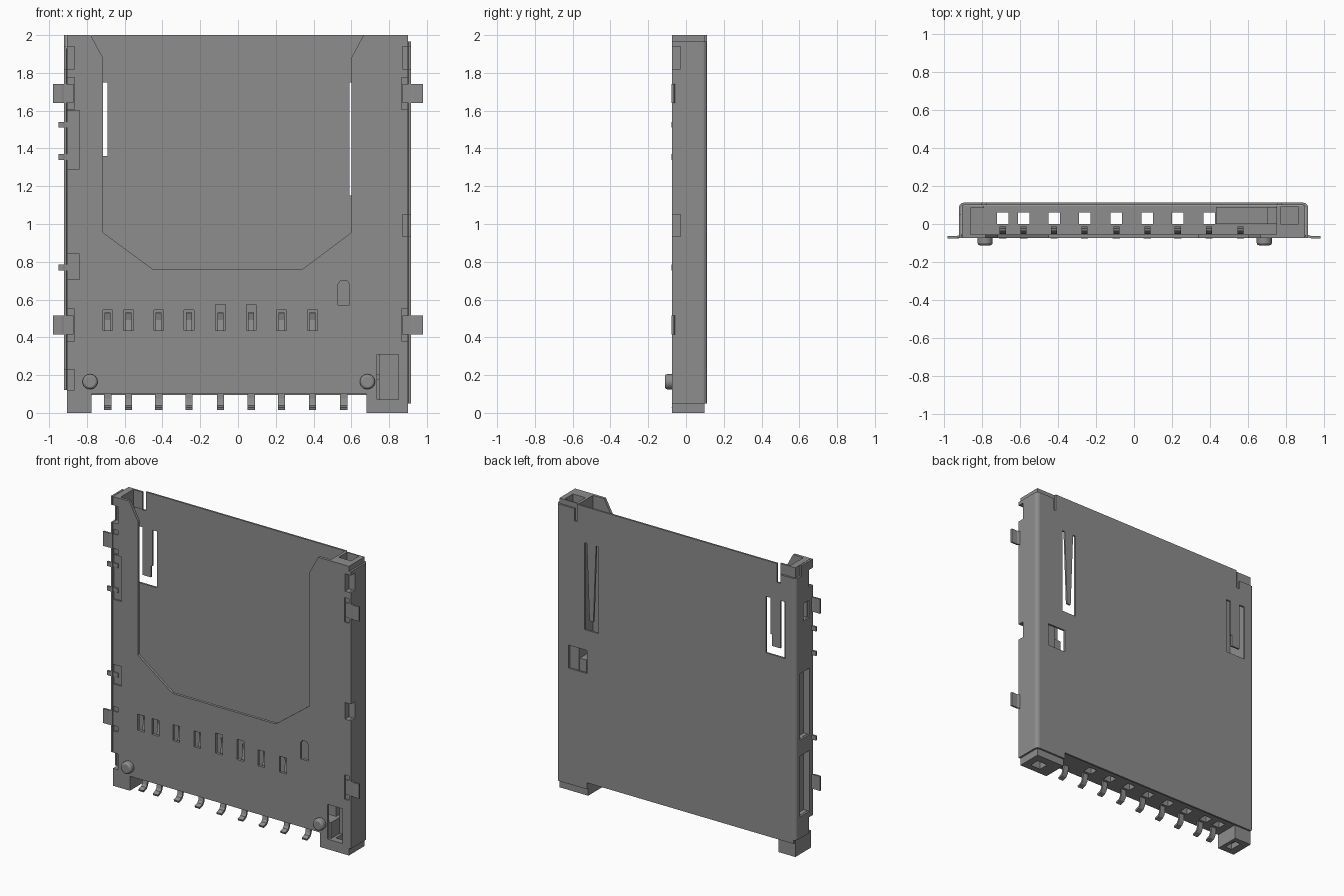
import bpy, bmesh, math
from mathutils import Vector

cube = bpy.data.objects.get("Cube")
if cube:
    bpy.data.objects.remove(cube, do_unlink=True)

grey = bpy.data.materials.new("mid grey")
grey.use_nodes = True
COL = (0.27, 0.27, 0.27, 1)
grey.diffuse_color = COL
grey.node_tree.nodes["Principled BSDF"].inputs["Base Color"].default_value = COL


def add_prism(bm, pts, lo, hi, axis="y"):
    """Extrude a 2D outline along an axis; outline is (x,z), (x,y) or (y,z)."""
    place = {"y": lambda a, b, t: (a, t, b),
             "z": lambda a, b, t: (a, b, t),
             "x": lambda a, b, t: (t, a, b)}[axis]
    v0 = [bm.verts.new(place(a, b, lo)) for a, b in pts]
    v1 = [bm.verts.new(place(a, b, hi)) for a, b in pts]
    n = len(pts)
    bm.faces.new(v0)
    bm.faces.new(v1[::-1])
    for i in range(n):
        bm.faces.new((v0[i], v0[(i + 1) % n], v1[(i + 1) % n], v1[i]))


def add_box(bm, x0, x1, y0, y1, z0, z1):
    add_prism(bm, [(x0, z0), (x1, z0), (x1, z1), (x0, z1)], y0, y1)


def finish(name, bm):
    bmesh.ops.recalc_face_normals(bm, faces=bm.faces)
    me = bpy.data.meshes.new(name)
    bm.to_mesh(me)
    bm.free()
    ob = bpy.data.objects.new(name, me)
    me.materials.append(grey)
    bpy.context.collection.objects.link(ob)
    return ob


def boxes(name, *dims):
    bm = bmesh.new()
    for d in dims:
        add_box(bm, *d)
    return finish(name, bm)


def prism(name, pts, lo, hi, axis="y"):
    bm = bmesh.new()
    add_prism(bm, pts, lo, hi, axis)
    return finish(name, bm)


def cut(ob, cutters, outlines=()):
    """Subtract boxes and front-facing outlines, then bake the result."""
    bm = bmesh.new()
    for c in cutters:
        add_box(bm, *c)
    for pts, y0, y1 in outlines:
        add_prism(bm, pts, y0, y1)
    tool = finish("cutter", bm)
    tool.hide_render = True
    mod = ob.modifiers.new("cut", "BOOLEAN")
    mod.operation, mod.solver, mod.object = "DIFFERENCE", "EXACT", tool
    mod.use_self = True
    bpy.context.view_layer.update()
    dg = bpy.context.evaluated_depsgraph_get()
    baked = bpy.data.meshes.new_from_object(ob.evaluated_get(dg))
    ob.modifiers.clear()
    ob.data = baked
    bpy.data.objects.remove(tool, do_unlink=True)


def ribbon(path, t):
    """Closed outline of a thin strip following a 2D path."""
    p = [Vector(q) for q in path]
    left, right = [], []
    for i, q in enumerate(p):
        d = (p[min(i + 1, len(p) - 1)] - p[max(i - 1, 0)]).normalized()
        n = Vector((-d.y, d.x)) * t / 2
        left.append(tuple(q + n))
        right.append(tuple(q - n))
    return left + right[::-1]


FRONT, FLOOR, BACK = -0.074, -0.055, 0.098
CONTACTS = [-0.69, -0.58, -0.42, -0.26, -0.093, 0.07, 0.23, 0.395]
TABS = (0.465, 1.69)

# Edge notches shared by the cover and the housing
notches = [(0.87, 0.94, -0.09, -0.03, 1.82, 1.94),
           (0.87, 0.94, -0.09, -0.03, 0.935, 1.05),
           (-0.94, -0.865, -0.09, -0.03, 1.82, 1.94),
           (-0.94, -0.865, -0.09, -0.03, 0.12, 0.23)]
# Recessed windows along the right side
side_windows = [(-0.94, -0.875, -0.035, 0.07, 0.80, 1.26),
                (-0.94, -0.875, -0.035, 0.07, 0.27, 0.69),
                (-0.94, -0.875, -0.03, 0.03, 1.61, 1.73)]

# Metal cover: folded sheet with rounded back corners
def arc(cx, cy, r, a0, a1):
    return [(cx + r * math.cos(math.radians(a0 + (a1 - a0) * i / 4)),
             cy + r * math.sin(math.radians(a0 + (a1 - a0) * i / 4))) for i in range(5)]

outer = [(0.915, FRONT)] + arc(0.89, 0.087, 0.025, 0, 90) + arc(-0.895, 0.087, 0.025, 90, 180) + [(-0.92, FRONT)]
inner = [(-0.907, FRONT)] + arc(-0.895, 0.087, 0.012, 180, 90) + arc(0.89, 0.087, 0.012, 90, 0) + [(0.902, FRONT)]
cover = prism("metal_cover", outer + inner, 0.05, 2.0, "z")
right_slot = [(-0.84, 1.75), (-0.84, 1.36), (-0.69, 1.36), (-0.69, 1.75), (-0.725, 1.75),
              (-0.725, 1.50), (-0.735, 1.50), (-0.735, 1.42), (-0.80, 1.42), (-0.80, 1.75)]
left_slot = [(0.70, 1.75), (0.70, 1.15), (0.59, 1.15), (0.59, 1.75), (0.61, 1.75),
             (0.63, 1.22), (0.66, 1.22), (0.68, 1.75)]
cut(cover, notches + side_windows + [
    (-1, 0.68, 0.05, 0.2, 0, 0.095),            # raised bottom edge
    (-1, -0.90, -0.1, 0.2, 0, 0.12),
    (0.77, 1, -0.1, 0.2, 1.965, 2.1),           # top corners
    (-1, -0.79, 0.05, 0.2, 1.93, 2.1),
    (0.755, 0.775, 0.05, 0.2, 1.88, 2.1),
    (-0.80, -0.775, 0.05, 0.2, 1.87, 2.1),
    (0.68, 0.82, 0.05, 0.2, 0.85, 1.01)],       # square window
    [(right_slot, 0.05, 0.2), (left_slot, 0.05, 0.2)])

# Moulded front plate with the card thumb opening
plate = prism("housing_front_plate", [
    (-0.905, 0), (-0.775, 0), (-0.775, 0.1), (0.68, 0.1), (0.68, 0), (0.9, 0), (0.9, 2),
    (0.665, 2), (0.6, 1.88), (0.6, 0.955), (0.34, 0.76), (-0.45, 0.76), (-0.715, 0.955),
    (-0.715, 1.88), (-0.78, 2), (-0.905, 2)], FRONT, FLOOR)
slots = [(x - 0.026, x + 0.026, -0.1, 0, 0.435, 0.575 if abs(x) < 0.1 else 0.545) for x in CONTACTS]
tab_seats = [(s * 0.865, s * 0.95, -0.1, -0.062, z - 0.085, z + 0.085) for s in (-1, 1) for z in TABS]
tab_seats = [(min(a, b), max(a, b), *r) for a, b, *r in tab_seats]
pin_seats = [(-0.95, -0.84, -0.1, -0.062, 1.29, 1.60), (-0.95, -0.84, -0.1, -0.062, 0.705, 0.84)]
latch_hole = [(0.56 + a * 0.03, z) for a, z in
              [(-1, 0.57), (1, 0.57), (1, 0.68), (0.6, 0.70), (-0.6, 0.70), (-1, 0.68)]]
cut(plate, slots + notches + tab_seats + pin_seats + [(0.735, 0.85, -0.1, 0, 0.07, 0.31)],
    [(latch_hole, -0.1, 0)])

# Right side wall with its foot
right_wall = boxes("housing_right_wall", (-0.905, -0.86, FLOOR, BACK, 0, 2.0))
cut(right_wall, notches + side_windows)
right_foot = boxes("right_foot", (-0.86, -0.775, FLOOR, BACK, 0, 0.1))
cut(right_foot, [(-0.85, -0.80, -0.03, 0.06, -0.01, 0.04)])
boxes("right_top_ledge", (-0.86, -0.79, 0.085, BACK, 1.88, 2.0))

# Left rail with spring pocket and bottom recess
rail = boxes("housing_left_rail", (0.75, 0.90, FLOOR, BACK, 0, 2.0))
cut(rail, notches + [(0.77, 0.865, 0, 0.09, 1.75, 2.1),
                     (0.74, 0.85, -0.1, 0.04, 0.07, 0.31),
                     (0.77, 0.85, -0.03, 0.04, -0.1, 0.1)])
boxes("left_foot", (0.68, 0.75, FLOOR, BACK, 0, 0.1))

# Rear wall pierced by one window for each contact
rear = boxes("housing_rear_wall", (-0.86, 0.75, FLOOR, BACK, 0.1, 0.18))
cut(rear, [(x - 0.03, x + 0.03, 0, 0.06, 0, 0.3) for x in CONTACTS])

# Card slider
boxes("card_slider", (0.43, 0.75, 0.0, 0.09, 0.2, 0.72), (0.70, 0.75, 0.0, 0.09, 0.72, 0.93))

# Spring contacts and their curved solder tails
tail = ribbon([(-0.025, 0.18), (-0.025, 0.075), (-0.03, 0.05), (-0.042, 0.033), (-0.074, 0.022)], 0.014)
beam = ribbon([(-0.046, 0.18), (-0.046, 0.36), (-0.02, 0.49), (-0.03, 0.53)], 0.012)
bm = bmesh.new()
for x in CONTACTS + [0.56]:
    add_prism(bm, tail, x - 0.019, x + 0.019, "x")
    add_prism(bm, beam, x - 0.016, x + 0.016, "x")
finish("contacts", bm)

# Solder tabs on both sides, bent out from the cover
bm = bmesh.new()
for s in (-1, 1):
    for z in TABS:
        bent = ribbon([(s * 0.87, -0.064), (s * 0.915, -0.064), (s * 0.935, -0.07), (s * 0.98, -0.07)], 0.012)
        add_prism(bm, bent, z - 0.05, z + 0.05, "z")
finish("solder_tabs", bm)

# Switch pins on the right side
bm = bmesh.new()
pin = ribbon([(-0.87, -0.062), (-0.91, -0.062), (-0.925, -0.07), (-0.95, -0.07)], 0.014)
for z in (0.77, 1.355, 1.525):
    add_prism(bm, pin, z - 0.015, z + 0.015, "z")
finish("switch_pins", bm)

# Locating pegs
for name, x in (("right_peg", -0.783), ("left_peg", 0.685)):
    ring = [(x + 0.04 * math.cos(i * math.tau / 32), 0.165 + 0.04 * math.sin(i * math.tau / 32)) for i in range(32)]
    peg = prism(name, ring, -0.112, -0.06)
    bev = peg.modifiers.new("bevel", "BEVEL")
    bev.width, bev.segments, bev.limit_method = 0.012, 2, "ANGLE"
    bpy.ops.object.select_all(action="DESELECT")
    peg.select_set(True)
    bpy.context.view_layer.objects.active = peg
    bpy.ops.object.shade_smooth_by_angle()
